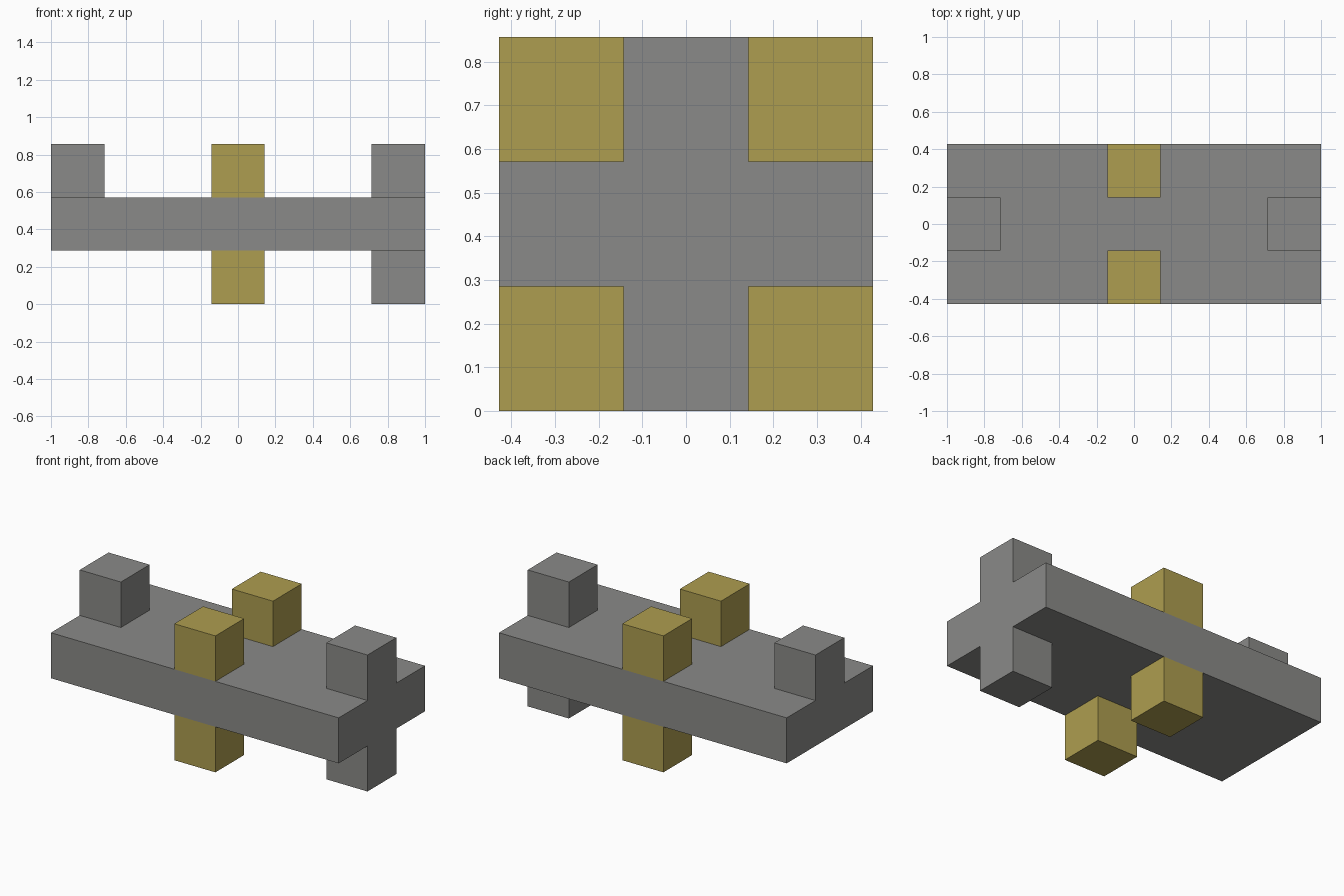
import bpy
import bmesh
from mathutils import Matrix, Vector

default_cube = bpy.data.objects.get("Cube")
if default_cube:
    bpy.data.objects.remove(default_cube, do_unlink=True)

UNIT = 2 / 7  # edge length of one small block


def make_material(name, color):
    mat = bpy.data.materials.new(name)
    mat.use_nodes = True
    mat.diffuse_color = color
    mat.node_tree.nodes["Principled BSDF"].inputs["Base Color"].default_value = color
    return mat


def add_block(name, center, size, mat):
    """Box with centre and size given in block units."""
    mesh = bpy.data.meshes.new(name)
    bm = bmesh.new()
    bmesh.ops.create_cube(bm, size=UNIT, matrix=Matrix.Diagonal((*size, 1)))
    bm.to_mesh(mesh)
    bm.free()
    mesh.materials.append(mat)
    obj = bpy.data.objects.new(name, mesh)
    obj.location = Vector(center) * UNIT
    bpy.context.collection.objects.link(obj)
    return obj


gray = make_material("stone gray", (0.255, 0.255, 0.246, 1))
gold = make_material("dull gold", (0.42, 0.34, 0.08, 1))
cube = (1, 1, 1)

# Main slab
add_block("slab", (0, 0, 1.5), (7, 3, 1), gray)

# Gray end blocks: both ends on top, left end only underneath
add_block("upper_left_end_block", (3, 0, 2.5), cube, gray)
add_block("upper_right_end_block", (-3, 0, 2.5), cube, gray)
add_block("lower_left_end_block", (3, 0, 0.5), cube, gray)

# Gold blocks at the middle of the front and back edges, above and below
for side, y in (("front", -1), ("back", 1)):
    for level, z in (("lower", 0.5), ("upper", 2.5)):
        add_block(f"{level}_{side}_gold_block", (0, y, z), cube, gold)
